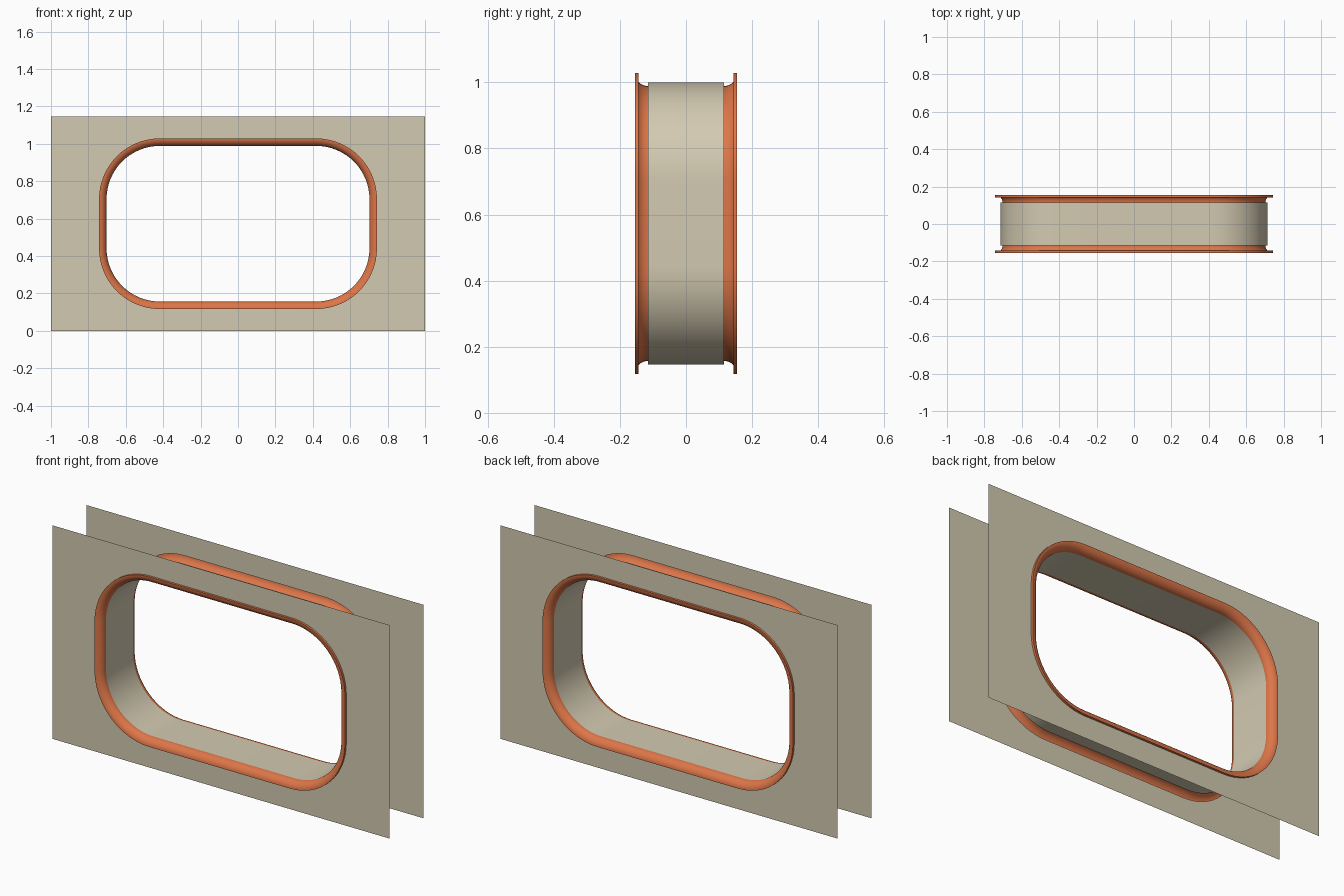
import bpy, bmesh, math

if "Cube" in bpy.data.objects:
    bpy.data.objects.remove(bpy.data.objects["Cube"])

CZ = 0.573                      # height of the opening's centre
HALF_X, HALF_Z, RAD = 0.743, 0.456, 0.325
PANEL_Y, LIP_Y, ROLL = 0.143, 0.155, 0.04
PANEL_H = 1.145


def material(name, colour):
    m = bpy.data.materials.new(name)
    m.diffuse_color = (*colour, 1)
    m.use_nodes = True
    m.node_tree.nodes["Principled BSDF"].inputs["Base Color"].default_value = m.diffuse_color
    return m


beige = material("beige", (0.65, 0.59, 0.44))
orange = material("orange", (0.72, 0.18, 0.065))


def outline(inset, y, steps=16):
    """Rounded rectangle, shrunk by inset, lying at depth y."""
    pts = []
    cx, cz, r = HALF_X - RAD, HALF_Z - RAD, RAD - inset
    for q, (sx, sz) in enumerate([(1, 1), (-1, 1), (-1, -1), (1, -1)]):
        for i in range(steps + 1):
            a = (q + i / steps) * math.pi / 2
            pts.append((sx * cx + r * math.cos(a), y,
                        CZ + sz * cz + r * math.sin(a)))
    return pts


def finish(bm, name, mat, facing=0):
    """Turn a bmesh into an object; open sheets are made to face +y or -y."""
    bm.normal_update()
    if facing and sum(f.normal.y * f.calc_area() for f in bm.faces) * facing < 0:
        bmesh.ops.reverse_faces(bm, faces=bm.faces[:])
    me = bpy.data.meshes.new(name)
    bm.to_mesh(me)
    bm.free()
    me.materials.append(mat)
    ob = bpy.data.objects.new(name, me)
    bpy.context.collection.objects.link(ob)
    bpy.ops.object.select_all(action='DESELECT')
    ob.select_set(True)
    bpy.context.view_layer.objects.active = ob
    bpy.ops.object.shade_smooth_by_angle(angle=math.radians(35))


def sweep(profile, closed=False):
    """Loft a profile of (inset, y) points around the opening."""
    bm = bmesh.new()
    rings = [[bm.verts.new(p) for p in outline(*s)] for s in profile]
    pairs = list(zip(rings, rings[1:]))
    if closed:
        pairs.append((rings[-1], rings[0]))
    for a, b in pairs:
        n = len(a)
        for i in range(n):
            j = (i + 1) % n
            bm.faces.new((a[i], a[j], b[j], b[i]))
    if closed:
        bmesh.ops.recalc_face_normals(bm, faces=bm.faces[:])
    return bm


for side, word in ((-1, "front"), (1, "back")):
    # flat wall sheet with the rounded opening
    bm = bmesh.new()
    y = side * PANEL_Y
    rect = [(-1, y, 0), (1, y, 0), (1, y, PANEL_H), (-1, y, PANEL_H)]
    for loop in (rect, outline(0, y)):
        vs = [bm.verts.new(p) for p in loop]
        for i, v in enumerate(vs):
            bm.edges.new((v, vs[(i + 1) % len(vs)]))
    bmesh.ops.triangle_fill(bm, use_beauty=True, edges=bm.edges[:],
                            normal=(0, side, 0))
    finish(bm, word + "_wall_panel", beige, side)

    # rolled trim: short lip, then a quarter-round into the opening
    prof = [(0, side * PANEL_Y)]
    for i in range(11):
        a = i / 10 * math.pi / 2
        prof.append((ROLL * math.sin(a),
                     side * (LIP_Y - ROLL + ROLL * math.cos(a))))
    finish(sweep(prof), word + "_trim", orange, side)

# tunnel liner between the two trims
e = LIP_Y - ROLL
finish(sweep([(ROLL, -e), (ROLL, e), (0.029, e), (0.029, -e)], True),
       "tunnel_liner", beige)
